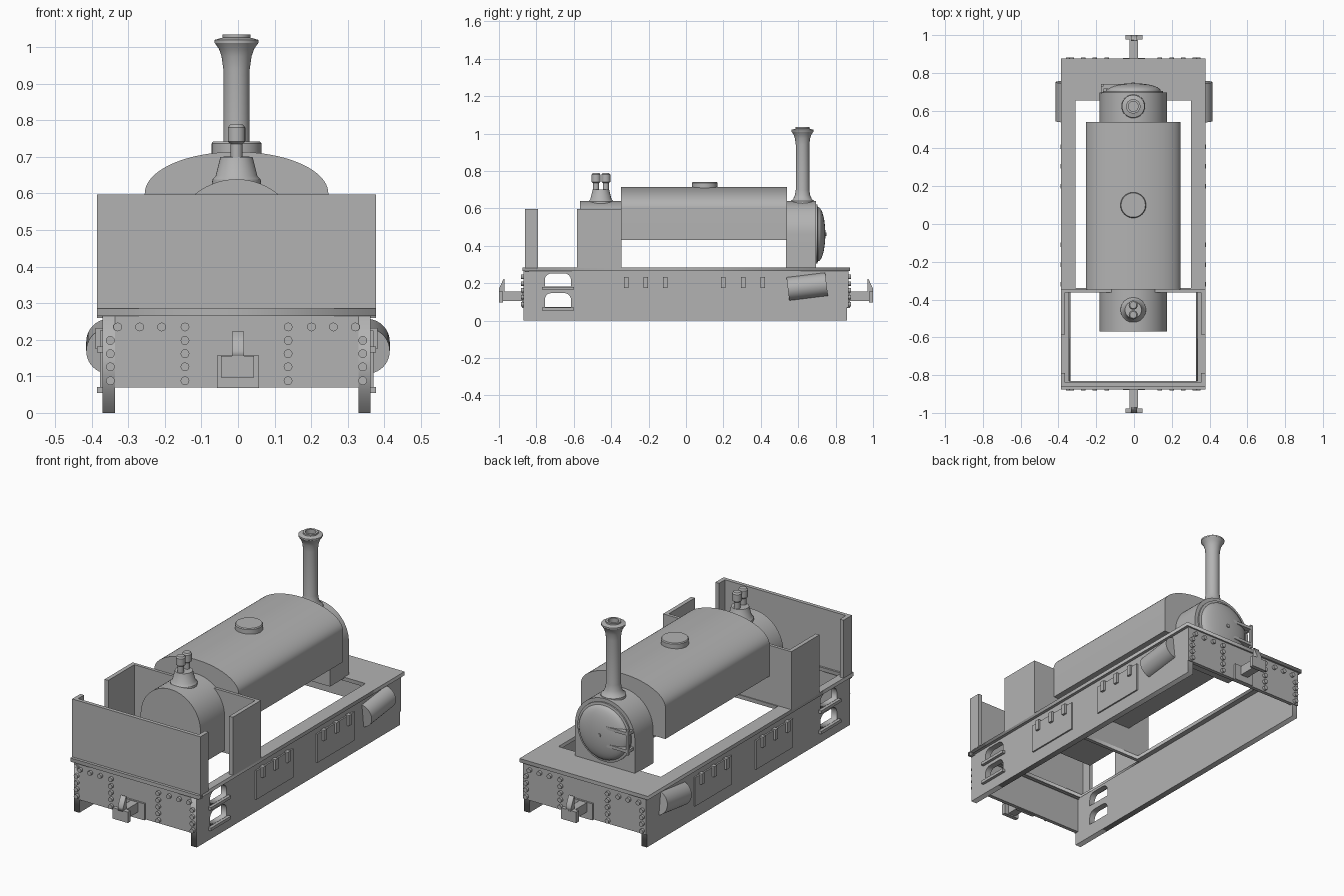
import bpy, bmesh
from math import sin, cos, pi, radians
from mathutils import Matrix, Vector

cube = bpy.data.objects.get("Cube")
if cube:
    bpy.data.objects.remove(cube)

grey = bpy.data.materials.new("plain_grey")
grey.use_nodes = True
grey.diffuse_color = (0.45, 0.45, 0.45, 1)
grey.node_tree.nodes["Principled BSDF"].inputs["Base Color"].default_value = grey.diffuse_color
CX = -0.004  # centre line of the body


def finish(name, bm, smooth=False):
    bmesh.ops.remove_doubles(bm, verts=bm.verts, dist=1e-5)
    bmesh.ops.recalc_face_normals(bm, faces=bm.faces)
    me = bpy.data.meshes.new(name)
    bm.to_mesh(me)
    bm.free()
    me.materials.append(grey)
    ob = bpy.data.objects.new(name, me)
    bpy.context.collection.objects.link(ob)
    if smooth:
        bpy.ops.object.select_all(action="DESELECT")
        ob.select_set(True)
        bpy.context.view_layer.objects.active = ob
        bpy.ops.object.shade_smooth_by_angle(angle=radians(35))
    return ob


def add_box(bm, x, y, z):
    size = [b - a for a, b in (x, y, z)]
    mid = [(a + b) / 2 for a, b in (x, y, z)]
    mat = Matrix.Translation(mid) @ Matrix.Diagonal((*size, 1))
    bmesh.ops.create_cube(bm, size=1, matrix=mat)


def boxes(name, *items):
    bm = bmesh.new()
    for x, y, z in items:
        add_box(bm, (x[0] + CX, x[1] + CX), y, z)
    return finish(name, bm)


def prism(name, axis, lo, hi, loops, smooth=False):
    """Extrude an outline, with any further loops as holes, along one axis."""
    cu = bpy.data.curves.new(name, "CURVE")
    cu.dimensions, cu.fill_mode, cu.extrude = "2D", "BOTH", (hi - lo) / 2
    for loop in loops:
        sp = cu.splines.new("POLY")
        sp.points.add(len(loop) - 1)
        for p, (u, v) in zip(sp.points, loop):
            p.co = (u, v, 0, 1)
        sp.use_cyclic_u = True
    tmp = bpy.data.objects.new(name, cu)
    me = bpy.data.meshes.new_from_object(tmp)
    bm = bmesh.new()
    bm.from_mesh(me)
    bpy.data.objects.remove(tmp)
    bpy.data.curves.remove(cu)
    bpy.data.meshes.remove(me)
    m = (lo + hi) / 2
    for v in bm.verts:
        a, b, c = v.co
        v.co = {"x": (c + m, a, b), "y": (a, c + m, b), "z": (a, b, c + m)}[axis]
    return finish(name, bm, smooth)


def rect(a0, a1, b0, b1):
    return [(a0, b0), (a1, b0), (a1, b1), (a0, b1)]


def arch(cx, rx, base, spring, ry, n=32):
    arc = [(cx + rx * cos(pi * i / n), spring + ry * sin(pi * i / n)) for i in range(n + 1)]
    return [(cx + rx, base)] + arc + [(cx - rx, base)]


def lathe(name, profile, loc, axis="z", n=40):
    """Spin (radius, height) points around an axis."""
    bm = bmesh.new()
    vs = [bm.verts.new((r, 0, h)) for r, h in profile]
    es = [bm.edges.new(p) for p in zip(vs, vs[1:])]
    bmesh.ops.spin(bm, geom=vs + es, axis=(0, 0, 1), cent=(0, 0, 0), angle=2 * pi, steps=n)
    rot = Matrix.Rotation(-pi / 2, 4, "X") if axis == "y" else Matrix()
    bm.transform(Matrix.Translation(loc) @ rot)
    return finish(name, bm, True)


# Footplate with a front opening and a wider cab opening
prism("footplate", "z", 0.265, 0.285, [
    rect(CX - 0.382, CX + 0.382, -0.875, 0.877),
    rect(CX - 0.305, CX + 0.305, -0.34, 0.655),
    rect(CX - 0.34, CX + 0.34, -0.83, -0.36)])

# Side frames, steps, access panels and cylinders
step_holes = []
for z0, z1 in ((0.072, 0.147), (0.182, 0.252)):
    r = 0.035
    corner = [(r * sin(a * pi / 12), r * cos(a * pi / 12)) for a in range(7)]
    right = [(-0.65 + u, z1 - r + v) for u, v in corner]
    left = [(-0.72 - u, z1 - r + v) for u, v in reversed(corner)]
    step_holes.append([(-0.755, z0)] + left + right + [(-0.615, z0)])

for side, s in (("left", 1), ("right", -1)):
    def span(a, b):
        return tuple(sorted((s * a, s * b)))
    lo, hi = span(0.333, 0.366)
    prism(side + "_frame", "x", lo + CX, hi + CX, [rect(-0.868, 0.862, 0, 0.266)] + step_holes)
    boxes(side + "_steps", *[(span(0.36, 0.382), (-0.77, -0.6), (z, z + 0.016))
                             for z in (0.055, 0.165)])
    for label, y in (("rear", -0.215), ("front", 0.305)):
        boxes(f"{side}_{label}_panel",
              (span(0.36, 0.374), (y - 0.157, y + 0.157), (0.07, 0.225)),
              *[(span(0.362, 0.386), (y + d - 0.012, y + d + 0.012), (0.175, 0.232))
                for d in (-0.105, 0, 0.105)])
    # Half-round cylinder, tilted up toward the chimney end
    n = 20
    half = [(s * (0.352 + 0.063 * cos(pi * i / n - pi / 2)), 0.063 * sin(pi * i / n - pi / 2))
            for i in range(n + 1)]
    cyl = prism(side + "_cylinder", "y", -0.104, 0.104, [half], True)
    cyl.data.transform(Matrix.Translation((0, 0.648, 0.182)) @ Matrix.Rotation(radians(7), 4, "X"))

# End beams with rivets and couplings
rivets = [(x, 0.235) for x in (0.325, 0.265, 0.205, 0.141)]
rivets += [(x, z) for x in (0.141, 0.345) for z in (0.088, 0.126, 0.162, 0.198)]
for end, s in (("front", -1), ("back", 1)):
    def depth(a, b):
        return tuple(sorted((s * a, s * b)))
    boxes(end + "_beam", ((-0.366, 0.366), depth(0.848, 0.868), (0.07, 0.266)))
    bm = bmesh.new()
    for x, z in rivets:
        for m in (-1, 1):
            mat = Matrix.Translation((CX + m * x, s * 0.872, z)) @ Matrix.Rotation(pi / 2, 4, "X")
            bmesh.ops.create_cone(bm, cap_ends=True, segments=12, radius1=0.012,
                                  radius2=0.012, depth=0.02, matrix=mat)
    finish(end + "_rivets", bm)
    boxes(end + "_coupling",
          ((-0.053, 0.061), depth(0.86, 0.878), (0.068, 0.157)),
          ((-0.02, 0.024), depth(0.87, 0.98), (0.104, 0.155)),
          ((-0.042, 0.048), depth(0.978, 1.0), (0.097, 0.156)))
    hook = [(s * 1.0, 0.15), (s * 1.0, 0.17), (s * 0.976, 0.222), (s * 0.97, 0.222), (s * 0.97, 0.15)]
    prism(end + "_coupling_hook", "x", -0.016, 0.016, [hook])

# Cab sheets
boxes("cab_back", ((-0.382, 0.382), (-0.86, -0.84), (0.26, 0.597)),
      *[((min(s * 0.382, s * 0.36), max(s * 0.382, s * 0.36)), (-0.86, -0.79), (0.28, 0.597))
        for s in (-1, 1)])
boxes("cab_front", ((-0.382, 0.382), (-0.362, -0.345), (0.28, 0.597)),
      *[((min(s * 0.382, s * 0.36), max(s * 0.382, s * 0.36)), (-0.584, -0.345), (0.28, 0.597))
        for s in (-1, 1)])

# Firebox, saddle tank and smokebox
prism("firebox", "y", -0.568, -0.348, [arch(CX, 0.178, 0.28, 0.461, 0.178)], True)
prism("saddle_tank", "y", -0.347, 0.54, [arch(CX, 0.251, 0.43, 0.6, 0.114, 48)], True)
prism("smokebox", "y", 0.535, 0.695, [arch(CX, 0.178, 0.28, 0.461, 0.178)], True)
lathe("tank_filler", [(0.068, 0.69), (0.068, 0.737), (0.064, 0.742), (0, 0.742)], (CX, 0.1, 0))

# Smokebox door, knob and hinge straps
dome = [(0.145 * cos(t * pi / 20), 0.01 + 0.04 * sin(t * pi / 20)) for t in range(11)]
lathe("smokebox_door", [(0.158, -0.01), (0.158, 0.008), (0.145, 0.01)] + dome[1:],
      (CX, 0.695, 0.462), "y", 48)
lathe("door_knob", [(0.01, 0), (0.01, 0.012), (0, 0.012)], (CX, 0.738, 0.462), "y", 12)
boxes("door_hinge",
      *[((-0.16, -0.04), (0.715, 0.741), (z - 0.008, z + 0.008)) for z in (0.415, 0.509)],
      ((-0.17, -0.157), (0.728, 0.741), (0.395, 0.529)),
      *[((-0.17, -0.157), (0.69, 0.741), (z - 0.008, z + 0.008)) for z in (0.415, 0.509)])

# Chimney with saddle
lathe("chimney", [(0.064, 0.61), (0.062, 0.64), (0.05, 0.65), (0.041, 0.67), (0.036, 0.7),
                  (0.036, 0.94), (0.041, 0.975), (0.048, 0.995), (0.06, 1.012), (0.06, 1.02),
                  (0.038, 1.026), (0.038, 1.034), (0.026, 1.034), (0.026, 0.95), (0, 0.95)],
      (CX, 0.623, 0))

# Dome with a pair of safety valves
lathe("valve_dome", [(0.07, 0.6), (0.066, 0.638), (0.057, 0.648), (0.044, 0.7), (0, 0.702)],
      (CX, -0.455, 0))
for label, y in (("rear", -0.481), ("front", -0.429)):
    lathe(label + "_safety_valve", [(0.016, 0.69), (0.016, 0.735), (0.024, 0.742),
                                    (0.024, 0.78), (0.018, 0.788), (0, 0.788)], (CX, y, 0), n=20)
